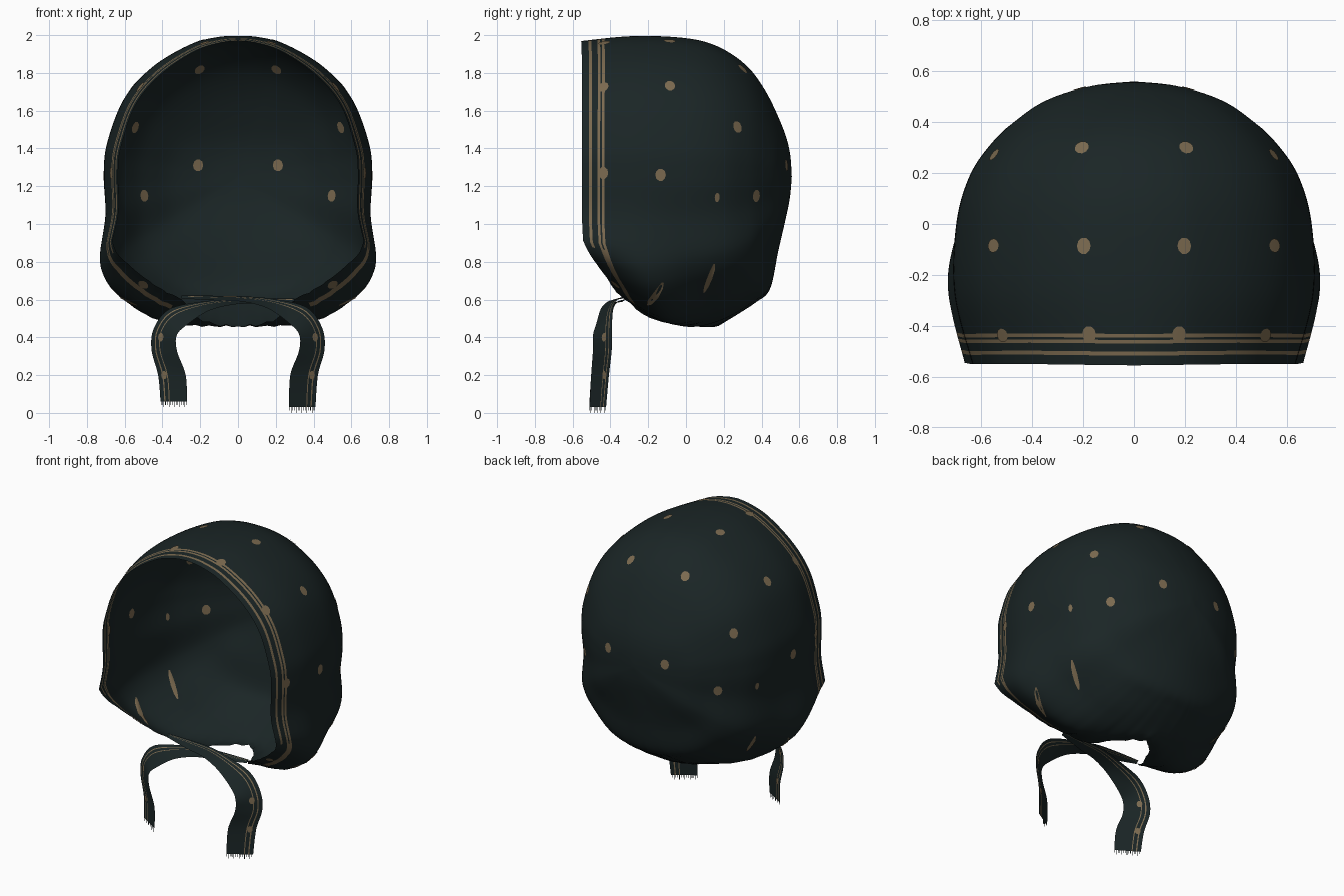
import bpy, bmesh
from math import sin, cos, atan2, hypot, pi, radians
from mathutils import Vector
from mathutils.bvhtree import BVHTree

cube = bpy.data.objects.get("Cube")
if cube:
    bpy.data.objects.remove(cube)


def material(name, color):
    m = bpy.data.materials.new(name)
    m.use_nodes = True
    m.diffuse_color = (*color, 1)
    bsdf = m.node_tree.nodes["Principled BSDF"]
    bsdf.inputs["Base Color"].default_value = (*color, 1)
    bsdf.inputs["Roughness"].default_value = 0.9
    return m


CLOTH = material("dark green cloth", (0.0105, 0.0185, 0.019))
TAN = material("tan print", (0.2, 0.145, 0.08))


def finish(name, bm, mats):
    mesh = bpy.data.meshes.new(name)
    bm.to_mesh(mesh)
    obj = bpy.data.objects.new(name, mesh)
    bpy.context.collection.objects.link(obj)
    for m in mats:
        mesh.materials.append(m)
    for p in mesh.polygons:
        p.use_smooth = True


def spline(keys, steps=8):
    """Smooth chain of points through the keys, in any number of dimensions."""
    ext = [keys[0]] + list(keys) + [keys[-1]]
    out = []
    for a, b, c, d in zip(ext, ext[1:], ext[2:], ext[3:]):
        for i in range(steps):
            t = i / steps
            out.append([q + t * ((r - p) + t * ((2 * p - 5 * q + 4 * r - s)
                        + t * (3 * q - p - 3 * r + s))) / 2
                        for p, q, r, s in zip(a, b, c, d)])
    out.append(list(keys[-1]))
    return out


def lookup(table, x):
    """Linear interpolation in rows that rise in their first column."""
    for lo, hi in zip(table, table[1:]):
        if x <= hi[0]:
            f = max(0, (x - lo[0]) / max(hi[0] - lo[0], 1e-9))
            return [p + (q - p) * f for p, q in zip(lo[1:], hi[1:])]
    return table[-1][1:]


# Hood: greatest outline seen from the front, as radius by angle about the middle
MID = 1.25
outline = spline([(0, .46), (.2, .46), (.38, .48), (.52, .54), (.66, .65), (.72, .75),
                  (.73, .85), (.70, 1.05), (.705, 1.25), (.69, 1.42), (.6, 1.66),
                  (.45, 1.83), (.25, 1.95), (.1, 1.99), (0, 1.995)])
radius = sorted((atan2(z - MID, x), hypot(x, z - MID)) for x, z in outline)

# Open edge: angle in degrees, depth, share of the outline radius
edge = [(radians(a), y, r) for a, y, r in
        [(-90, .12, 1), (-82, .02, .99), (-74, -.2, .95), (-65, -.33, .83), (-56, -.38, .82),
         (-47, -.42, .82), (-39, -.47, .83), (-27, -.545, .915), (-20, -.55, .905),
         (-10, -.55, .9), (20, -.55, .9), (55, -.55, .925), (90, -.555, .965)]]

# Dome profiles from the back pole forward: depth, share of the outline radius
TOP = [(.56, 0), (.55, .17), (.515, .34), (.425, .6), (.32, .79), (.17, .925), (0, .985)]
SIDE = [(.56, 0), (.542, .24), (.485, .49), (.405, .66), (.32, .79), (.19, .915), (0, .99)]
NAPE = [(.56, 0), (.55, .14), (.528, .28), (.488, .5), (.445, .75), (.37, .84), (.22, .96)]


def hood_row(theta):
    a = atan2(sin(theta), abs(cos(theta)))
    up, down = max(sin(a), 0) ** 2, max(-sin(a), 0) ** 3
    # The back tucks in below the ears
    tuck = 1 - .075 * sin(2 * a) ** 2 if a < 0 else 1
    keys = []
    for k in zip(TOP, SIDE, NAPE):
        y, r = [up * t + down * n + (1 - up - down) * s for t, s, n in zip(*k)]
        keys.append((y, r * tuck))
    rim = lookup(edge, a)
    keys += [((keys[-1][0] + rim[0]) / 2, 1), tuple(rim)]
    big = lookup(radius, a)[0]
    pts = []
    line = spline(keys, 12)
    for i, (y, r) in enumerate(line):
        gather = .008 * sin(a * 60) * down ** 2 * (i / len(line)) ** 3
        rr = r * big + gather
        pts.append(Vector((cos(theta) * rr, y, MID + sin(theta) * rr)))
    return pts[::-1]


def resample(pts, stops, count):
    """Points at fixed distances from the open edge, then evenly to the pole."""
    table, run = [(0, *pts[0])], 0
    for p, q in zip(pts, pts[1:]):
        run += (q - p).length
        table.append((run, *q))
    last = stops[-1]
    dist = stops + [last + (run - last) * i / count for i in range(1, count + 1)]
    return [Vector(lookup(table, d)) for d in dist]


# Printed stripes follow the open edge and merge into one under the cheeks
STOPS = [0, .038, .054, .086, .1, .109, .124]
ROWS = 160
hood = bmesh.new()
angles = [-pi / 2 + 2 * pi * i / ROWS for i in range(ROWS)]
grid = [[hood.verts.new(p) for p in resample(hood_row(t), STOPS, 50)] for t in angles]
for i in range(ROWS):
    here, there = grid[i], grid[(i + 1) % ROWS]
    height = sin(angles[i])
    stripes = (1, 3, 5) if height > -.5 else (3, 4, 5) if height > -.88 else ()
    for j in range(len(here) - 1):
        f = hood.faces.new((here[j], here[j + 1], there[j + 1], there[j]))
        f.material_index = int(j in stripes)
bmesh.ops.remove_doubles(hood, verts=hood.verts, dist=1e-5)
bmesh.ops.recalc_face_normals(hood, faces=hood.faces)
hood.normal_update()
finish("hood", hood, [CLOTH, TAN])
hood_tree = BVHTree.FromBMesh(hood)


def stamp(bm, tree, target, wide=.028, tall=.033, lean=0):
    """Flat dot laid on both faces of the cloth at the point nearest to the target."""
    spot, n, _, _ = tree.find_nearest(Vector(target))
    ref = Vector((0, lean, 1)) if abs(n.z) < .8 else Vector((0, 1, 0))
    u = ref.cross(n).normalized()
    v = n.cross(u)
    for side in (-.004, .004):
        ring = []
        for k in range(10):
            t = 2 * pi * k / 10
            p, m, _, _ = tree.find_nearest(spot + u * wide * cos(t) + v * tall * sin(t))
            ring.append(bm.verts.new(p + (m if m.dot(n) > 0 else -m) * side))
        centre = bm.verts.new(spot + n * side)
        for k in range(10):
            bm.faces.new((centre, ring[k], ring[(k + 1) % 10]))


# Printed dots on the hood, drawn out into streaks where the cloth is gathered
dots = bmesh.new()
for s in (-1, 1):
    for x, y, z in [(.2, .29, 1.81), (.2, -.085, 1.98), (.55, -.085, 1.73), (.54, .265, 1.51),
                    (.21, .52, 1.31), (.49, .36, 1.15), (.7, -.135, 1.26), (.18, -.435, 1.97),
                    (.51, -.435, 1.72), (.66, -.435, 1.27), (.49, -.35, .71)]:
        stamp(dots, hood_tree, (s * x, y, z))
    stamp(dots, hood_tree, (s * .65, .165, 1.14), .014, .025)
    stamp(dots, hood_tree, (s * .61, .14, .68), .016, .1)
    stamp(dots, hood_tree, (s * .62, -.165, .62), .02, .12, .35)
finish("hood_dots", dots, [TAN])

# Tie: centre line, then half-width vector
TIE = [(-.3, -.325, .605, 0, .01, .008), (-.12, -.35, .6, 0, .035, .012),
       (.03, -.37, .595, .005, .045, .014), (.18, -.405, .57, .02, .045, .025),
       (.32, -.43, .51, .045, .045, .043), (.385, -.442, .43, .06, .05, .02),
       (.39, -.443, .33, .068, .05, .005), (.35, -.455, .2, .073, .047, 0)]
BANDS = [-1, -.5, 0, .3, .37, .62, .71, 1]


def make_tie(name, s, end, lift):
    bm = bmesh.new()
    rows = []
    for k in spline(TIE + [(.34, -.467, end, .07, .044, 0)]):
        c = Vector((s * k[0], k[1], k[2] + lift * max(0, k[2] - .4)))
        w = Vector((s * k[3], k[4], k[5]))
        rows.append([bm.verts.new(c + w * b) for b in BANDS])
    for p, q in zip(rows, rows[1:]):
        for j in range(len(BANDS) - 1):
            f = bm.faces.new((p[j], p[j + 1], q[j + 1], q[j]))
            f.material_index = int(j in (3, 5))
    bm.normal_update()
    tree = BVHTree.FromBMesh(bm)
    # Frayed threads at the loose end
    a, b = rows[-1][0].co.copy(), rows[-1][-1].co.copy()
    for i in range(15):
        p = a.lerp(b, i / 15)
        q = a.lerp(b, (i + .35) / 15)
        drop = Vector((0, 0, -.018 - .012 * (i % 3 == 1)))
        bm.faces.new([bm.verts.new(v) for v in (p, q, q + drop, p + drop)])
    finish(name, bm, [CLOTH, TAN])
    spots = bmesh.new()
    for x, z in [(.39, .2), (.405, .4)]:
        stamp(spots, tree, (s * x, -.43, z), .018, .023)
    finish(name + "_dots", spots, [TAN])


make_tie("left_tie", 1, .03, .04)
make_tie("right_tie", -1, .06, -.04)
